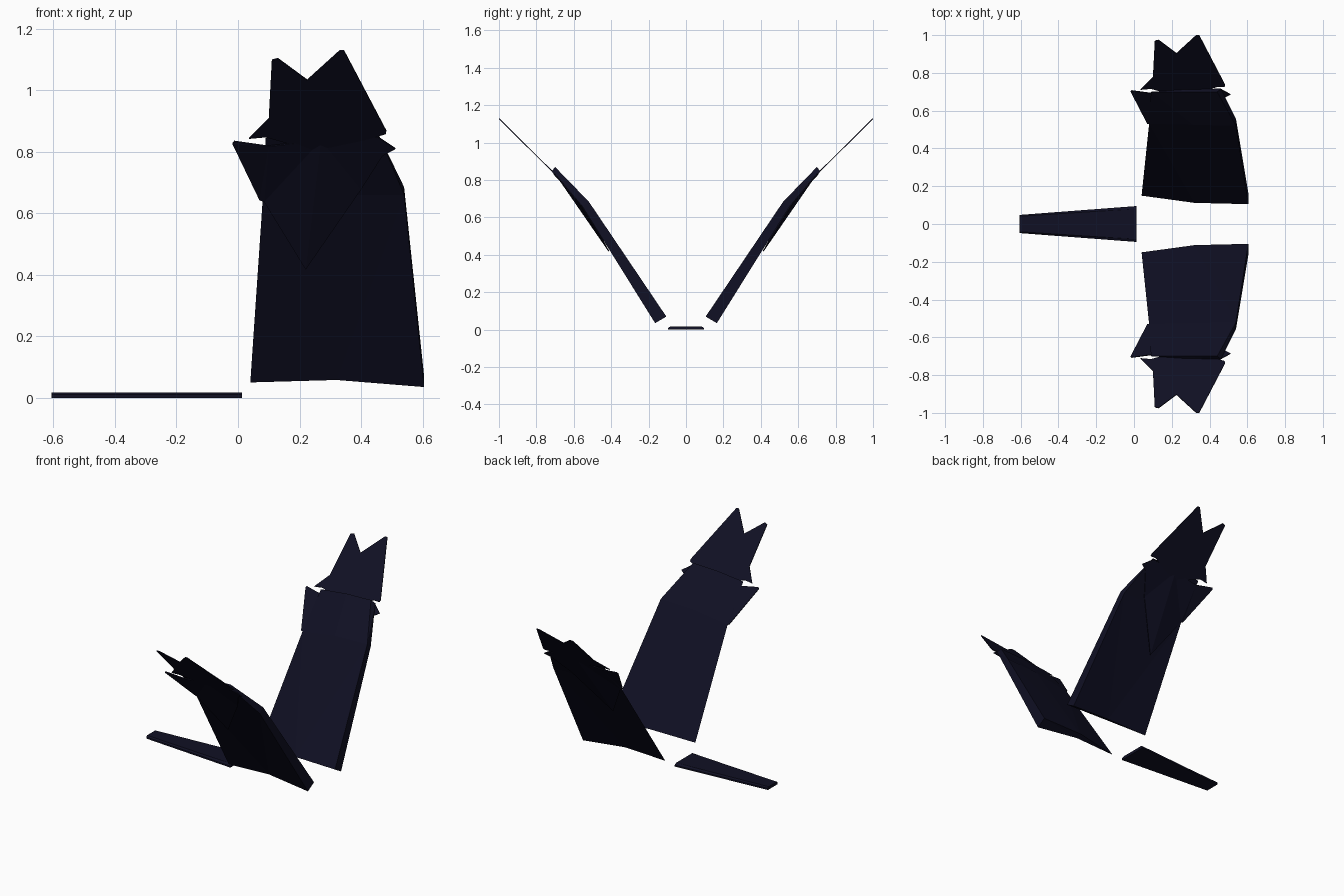
import bpy, bmesh
from mathutils import Vector

cube = bpy.data.objects.get("Cube")
if cube:
    bpy.data.objects.remove(cube)

# One dark navy material
navy = bpy.data.materials.new("dark navy feather")
navy.use_nodes = True
colour = (0.005, 0.005, 0.017, 1)
navy.diffuse_color = colour
bsdf = navy.node_tree.nodes["Principled BSDF"]
bsdf.inputs["Base Color"].default_value = colour
bsdf.inputs["Roughness"].default_value = 0.9


def loft(name, sections, side=1):
    """Skin closed sections of equal length, cap both ends; side flips y."""
    bm = bmesh.new()
    rings = [[bm.verts.new((x, y * side, z)) for x, y, z in s] for s in sections]
    n = len(rings[0])
    for a, b in zip(rings, rings[1:]):
        for i in range(n):
            j = (i + 1) % n
            bm.faces.new((a[i], a[j], b[j], b[i]))
    bm.faces.new(rings[0])
    bm.faces.new(rings[-1])
    bmesh.ops.triangulate(bm, faces=bm.faces[:])
    bmesh.ops.recalc_face_normals(bm, faces=bm.faces[:])
    mesh = bpy.data.meshes.new(name)
    bm.to_mesh(mesh)
    bm.free()
    mesh.materials.append(navy)
    obj = bpy.data.objects.new(name, mesh)
    bpy.context.collection.objects.link(obj)
    return obj


def plate(name, outline, side, thickness=0.005):
    """Thin feather sheet, thickened away from the upper side of the wing."""
    off = Vector((0, 0.72, -0.7)) * thickness
    loft(name, [outline, [Vector(p) + off for p in outline]], side)


# Main wing panel sections: trailing edge, upper middle, upper lead, lower lead, lower middle
root = [(.04, .15, .05), (.32, .112, .072), (.605, .105, .07), (.605, .165, .035), (.32, .145, .058)]
bend = [(.08, .53, .64), (.31, .525, .675), (.54, .52, .685), (.54, .555, .66), (.31, .55, .66)]
end = [(.09, .70, .845), (.27, .70, .865), (.44, .70, .87), (.46, .715, .85), (.27, .712, .852)]

# Outer feathers lie on one sloping plane, so only x and z are needed
tip_xz = [(.035, .845), (.10, .91), (.11, 1.1), (.13, 1.105), (.225, 1.035), (.33, 1.13),
          (.345, 1.13), (.482, .87), (.48, .86), (.44, .86), (.27, .80), (.09, .85)]
tip = [(x, .71 + (z - .845) * 1.01, z) for x, z in tip_xz]

# Middle feathers: side teeth and a spike running down the underside
middle = [(-.018, .70, .828), (-.012, .705, .836), (.10, .69, .82), (.27, .70, .84), (.455, .715, .85),
          (.512, .684, .812), (.47, .665, .79), (.40, .57, .68), (.22, .41, .42),
          (.085, .53, .64), (.07, .53, .645)]

for label, side in (("front", -1), ("back", 1)):
    loft(label + "_wing", [root, bend, end], side)
    plate(label + "_tip_feathers", tip, side)
    plate(label + "_middle_feathers", middle, side)

# Flat tapering tail with slightly chamfered top edges
def tail_section(x, half):
    return [(x, -half, 0), (x, half, 0), (x, half, .01), (x, half * .85, .018),
            (x, -half * .85, .018), (x, -half, .01)]


loft("tail", [tail_section(-.607, .048), tail_section(.013, .095)])
